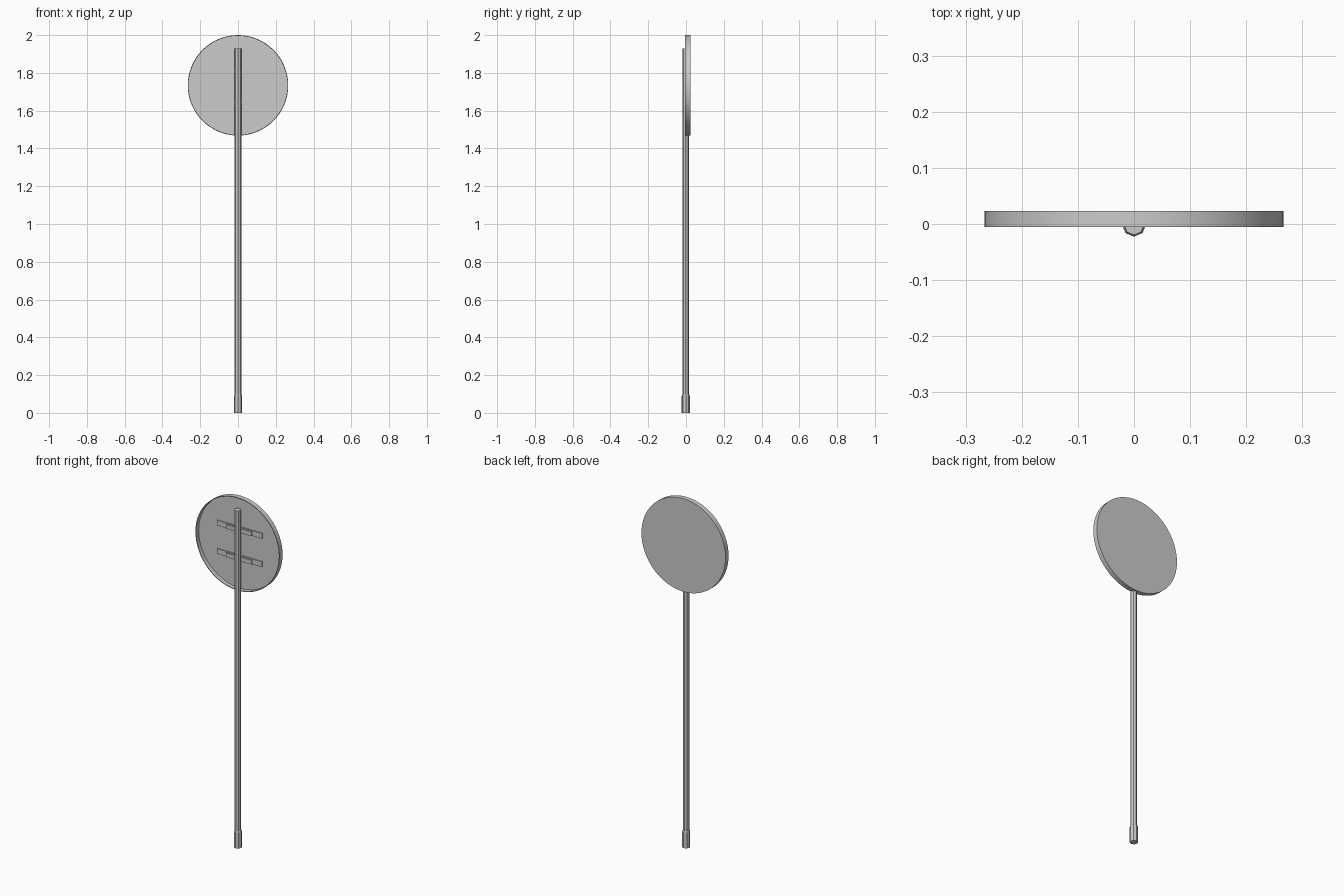
import bpy, bmesh, math

if "Cube" in bpy.data.objects:
    bpy.data.objects.remove(bpy.data.objects["Cube"])

DISC_Z = 1.734
DISC_R = 0.266


def new_object(name, bm, smooth=False):
    bmesh.ops.recalc_face_normals(bm, faces=bm.faces)
    mesh = bpy.data.meshes.new(name)
    bm.to_mesh(mesh)
    bm.free()
    obj = bpy.data.objects.new(name, mesh)
    bpy.context.collection.objects.link(obj)
    if smooth:
        bpy.ops.object.select_all(action='DESELECT')
        obj.select_set(True)
        bpy.context.view_layer.objects.active = obj
        bpy.ops.object.shade_smooth_by_angle(angle=math.radians(35))
    return obj


def lathe(name, profile, sides, axis='Z', centre=(0, 0, 0), smooth=False):
    """Closed solid from (radius, position) rings, capped at both ends."""
    bm = bmesh.new()
    rings = []
    for r, h in profile:
        ring = []
        for i in range(sides):
            a = 2 * math.pi * i / sides
            u, v = r * math.cos(a), r * math.sin(a)
            co = (u, v, h) if axis == 'Z' else (u, h, v)
            ring.append(bm.verts.new([c + o for c, o in zip(co, centre)]))
        rings.append(ring)
    for a, b in zip(rings, rings[1:]):
        for i in range(sides):
            j = (i + 1) % sides
            bm.faces.new((a[i], a[j], b[j], b[i]))
    bm.faces.new(rings[0])
    bm.faces.new(rings[-1])
    return new_object(name, bm, smooth)


def box(name, size, centre):
    bm = bmesh.new()
    bmesh.ops.create_cube(bm, size=1)
    bmesh.ops.scale(bm, vec=size, verts=bm.verts)
    bmesh.ops.translate(bm, vec=centre, verts=bm.verts)
    return new_object(name, bm)


# Sign disc: shallow dish, open towards the front
lathe("sign_disc", [(DISC_R, 0.023), (DISC_R, -0.005), (DISC_R - 0.004, -0.005),
                    (DISC_R - 0.004, 0.019)],
      64, 'Y', (0, 0, DISC_Z), smooth=True)

# Octagonal post and its foot sleeve
lathe("post", [(0.0175, 0.05), (0.0175, 1.93)], 8, centre=(0, -0.002, 0))
lathe("foot_sleeve", [(0.0215, 0), (0.0215, 0.09), (0.0185, 0.097)], 8,
      centre=(0, -0.001, 0))

# Two mounting brackets: long rail against the disc, shorter clamp around the post
for label, z in (("upper", 1.81), ("lower", 1.648)):
    box(f"{label}_rail", (0.285, 0.007, 0.03), (0, 0.0165, z))
    box(f"{label}_clamp", (0.16, 0.008, 0.024), (0, 0.010, z - 0.002))
